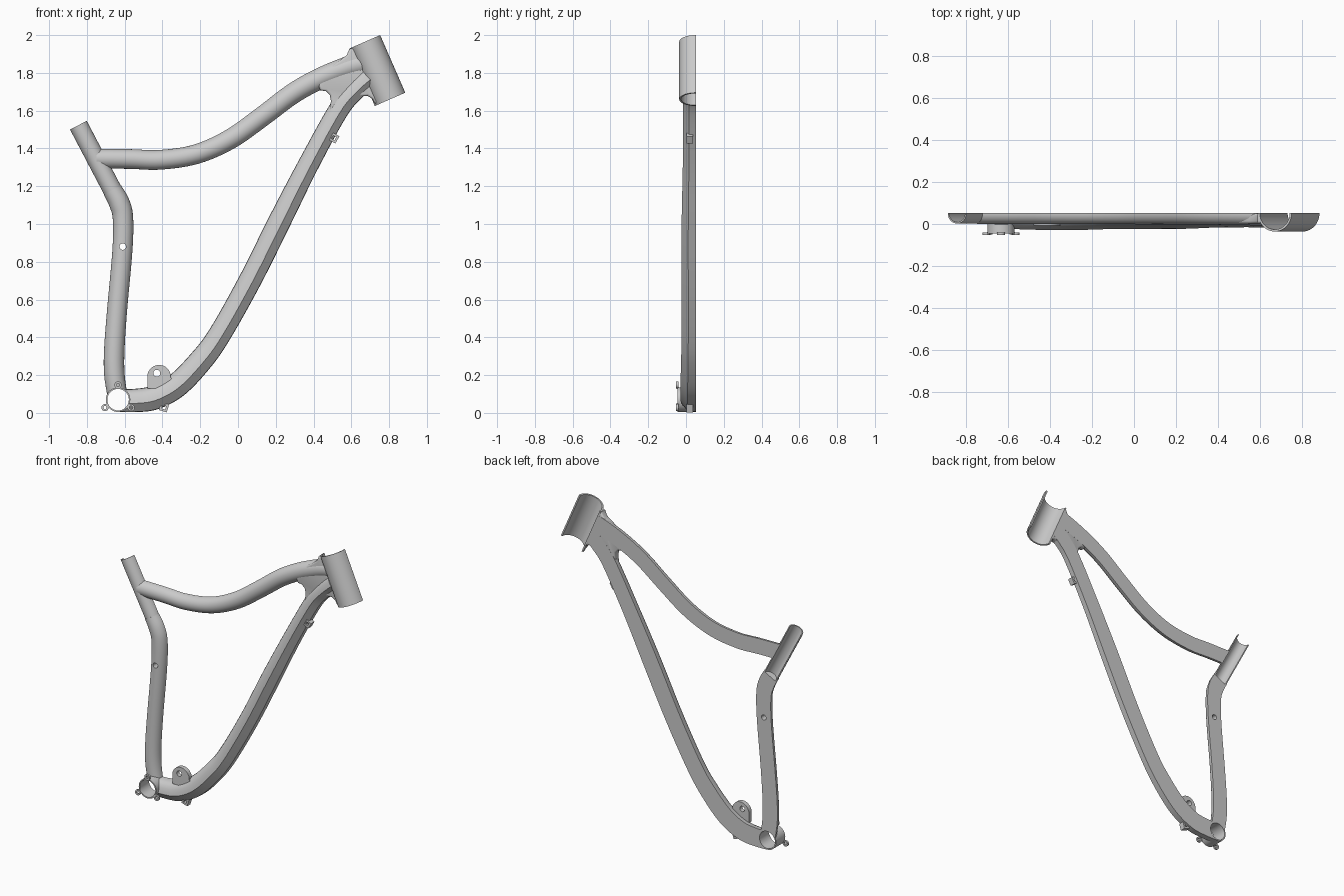
import bpy, bmesh
from math import pi, sin, cos
from mathutils import Vector

if "Cube" in bpy.data.objects:
    bpy.data.objects.remove(bpy.data.objects["Cube"])

BACK = 0.052  # the half frame is cut flat on this y plane


def make(name, rings):
    """Skin a list of equal rings of points and cap both ends."""
    bm = bmesh.new()
    vs = [[bm.verts.new(p) for p in r] for r in rings]
    n = len(vs[0])
    for a, b in zip(vs, vs[1:]):
        for i in range(n):
            j = (i + 1) % n
            bm.faces.new((a[i], a[j], b[j], b[i]))
    bm.faces.new(vs[0])
    bm.faces.new(vs[-1][::-1])
    bmesh.ops.recalc_face_normals(bm, faces=bm.faces)
    me = bpy.data.meshes.new(name)
    bm.to_mesh(me)
    bm.free()
    ob = bpy.data.objects.new(name, me)
    bpy.context.collection.objects.link(ob)
    return ob


def smooth_path(pts, steps=6):
    """Catmull-Rom through (x, z, scale) points."""
    p = [Vector(q) for q in pts]
    p = [2 * p[0] - p[1]] + p + [2 * p[-1] - p[-2]]
    out = []
    for a, b, c, d in zip(p, p[1:], p[2:], p[3:]):
        for k in range(steps):
            t = k / steps
            out.append(0.5 * (2 * b + (c - a) * t + (2 * a - 5 * b + 4 * c - d) * t * t
                              + (3 * b - a - 3 * c + d) * t ** 3))
    return out + [p[-2]]


def sweep(name, pts, section, steps=6):
    """Sweep a half section (across, depth) along a path in the xz plane."""
    path = smooth_path(pts, steps)
    rings = []
    for i, q in enumerate(path):
        t = path[min(i + 1, len(path) - 1)] - path[max(i - 1, 0)]
        n = Vector((t.y, -t.x)).normalized()
        rings.append([(q.x + n.x * u * q.z, BACK - w * q.z, q.y + n.y * u * q.z) for u, w in section])
    return make(name, rings)


def prism(name, outline, y0, y1):
    return make(name, [[(x, y, z) for x, z in outline] for y in (y0, y1)])


def circle(x, z, r, n=32, turn=0.0):
    return [(x + r * cos(turn + 2 * pi * i / n), z + r * sin(turn + 2 * pi * i / n)) for i in range(n)]


def arc(r, n=20):
    return [(-r * cos(pi * i / n), r * sin(pi * i / n)) for i in range(n + 1)]


def bore(a, b, r):
    a, b = Vector(a), Vector(b)
    t = (b - a).normalized()
    n = Vector((t.y, -t.x))
    ring = circle(0, 0, r, 40)
    return make("cutter", [[(q.x + n.x * u, BACK + w, q.y + n.y * u) for u, w in ring] for q in (a, b)])


def hole(x, z, r, n=32, turn=0.0):
    return prism("cutter", circle(x, z, r, n, turn), -0.2, 0.2)


def cut(ob, *cutters):
    bpy.context.view_layer.objects.active = ob
    for c in cutters:
        m = ob.modifiers.new("cut", 'BOOLEAN')
        m.operation, m.solver, m.object = 'DIFFERENCE', 'EXACT', c
        bpy.ops.object.modifier_apply(modifier=m.name)


# Key positions
HT, HB = (0.672, 1.965), (0.805, 1.66)
ST, SB = (-0.845, 1.523), (-0.657, 1.165)
BX, BZ = -0.635, 0.07

head_bore = bore(HT, HB, 0.083)
seat_bore = bore(ST, SB, 0.046)
bb_bore = hole(BX, BZ, 0.057, 40)
pin_bore = hole(-0.61, 0.88, 0.017)
cutters = [head_bore, seat_bore, bb_bore, pin_bore]
parts = []

# Open half pipes: head tube and upper seat tube
for name, a, b, ro, ri in (("head_tube", HT, HB, 0.088, 0.078),
                           ("upper_seat_tube", ST, SB, 0.05, 0.043)):
    parts.append(sweep(name, [(*a, 1), (*b, 1)], arc(ro) + arc(ri)[::-1], 1))

# Top tube
top = sweep("top_tube", [(-0.75, 1.346, 1), (-0.57, 1.344, 1), (-0.41, 1.34, 1), (-0.22, 1.37, 1),
                         (-0.04, 1.45, 1.02), (0.13, 1.57, 1.03), (0.29, 1.69, 1.05),
                         (0.43, 1.768, 1.08), (0.57, 1.825, 1.12), (0.66, 1.85, 1.15)], arc(0.052))
cut(top, seat_bore, head_bore)
parts.append(top)

# Down tube with a ridge along its side
ridge = [(-0.06, 0), (-0.058, 0.025), (-0.05, 0.044), (-0.037, 0.057), (-0.02, 0.066),
         (0.0, 0.072), (0.015, 0.075), (0.058, 0.04), (0.06, 0)]
down = sweep("down_tube", [(BX, 0.065, 1), (-0.54, 0.066, 1.03), (-0.44, 0.082, 1.07), (-0.324, 0.146, 1.08),
                           (-0.203, 0.27, 1.05), (-0.1, 0.41, 1), (0.063, 0.70, 1), (0.223, 1.02, 1),
                           (0.374, 1.317, 0.92), (0.53, 1.60, 0.9), (0.615, 1.705, 0.92),
                           (0.69, 1.775, 0.95)], ridge)
cut(down, bb_bore, head_bore)
parts.append(down)

# Lower seat tube
lower = sweep("lower_seat_tube", [(-0.665, 1.18, 1), (-0.628, 1.11, 1.06), (-0.609, 1.03, 1.04), (-0.612, 0.86, 1.02),
                                  (-0.64, 0.545, 1.02), (-0.655, 0.33, 1.04), (-0.654, 0.2, 1.04),
                                  (BX, BZ, 1)], arc(0.052))
cut(lower, seat_bore, bb_bore, pin_bore)
parts.append(lower)

# Gusset blending the tubes into the head tube
gusset = prism("head_gusset", [(0.50, 1.84), (0.55, 1.875), (0.575, 1.893), (0.59, 1.928), (0.68, 1.93),
                               (0.79, 1.68), (0.727, 1.632), (0.712, 1.662), (0.685, 1.679),
                               (0.645, 1.675), (0.58, 1.62), (0.483, 1.59), (0.492, 1.65),
                               (0.486, 1.683), (0.466, 1.703), (0.435, 1.708), (0.42, 1.75)],
               BACK - 0.0005, 0.002)
m = gusset.modifiers.new("round", 'BEVEL')
m.width, m.segments = 0.012, 3
m.limit_method, m.angle_limit = 'ANGLE', 1.2
bpy.context.view_layer.objects.active = gusset
bpy.ops.object.modifier_apply(modifier=m.name)
cut(gusset, head_bore)
parts.append(gusset)

# Bottom bracket shell and three chain guide lugs
shell = prism("bottom_bracket_shell", circle(BX, BZ, 0.065, 40), BACK - 0.001, -0.046)
cut(shell, bb_bore)
parts.append(shell)
for i, (x, z) in enumerate(((-0.635, 0.148), (-0.704, 0.028), (-0.566, 0.028))):
    c = Vector((x, z))
    d = (Vector((BX, BZ)) - c).normalized()
    s = Vector((-d.y, d.x)) * 0.013
    lug = prism(f"guide_lug_{i + 1}", circle(x, z, 0.019, 24), -0.052, -0.04)
    arm = prism(f"guide_lug_arm_{i + 1}", [c + d * 0.011 - s, c + d * 0.011 + s,
                                           c + d * 0.025 + s, c + d * 0.025 - s], -0.051, -0.038)
    h = hole(x, z, 0.009, 20)
    cut(lug, h)
    cut(arm, bb_bore, h)
    cutters.append(h)
    parts += [lug, arm]

# Shock mount tab
tab = prism("shock_tab", [(-0.48, 0.13), (-0.32, 0.13), (-0.357, 0.19)]
            + [(-0.418 + 0.062 * cos(pi * i / 20), 0.192 + 0.062 * sin(pi * i / 20)) for i in range(21)],
            -0.006, 0.022)
h = hole(-0.43, 0.21, 0.018)
cut(tab, h)
cutters.append(h)
parts.append(tab)

# Cable guides under the down tube
for name, x, z, turn in (("lower_cable_guide", -0.392, 0.03, pi / 4 - 0.3),
                         ("upper_cable_guide", 0.507, 1.456, pi / 4 + 1.05)):
    g = prism(name, circle(x, z, 0.031, 4, turn), 0.003, 0.038)
    h = hole(x, z, 0.014, 4, turn)
    cut(g, h)
    cutters.append(h)
    parts.append(g)

# Remove cutters and smooth all parts
for c in cutters:
    bpy.data.objects.remove(c)
bpy.context.view_layer.update()
for ob in parts:
    ob.select_set(True)
bpy.context.view_layer.objects.active = parts[0]
bpy.ops.object.shade_smooth_by_angle(angle=0.6)
